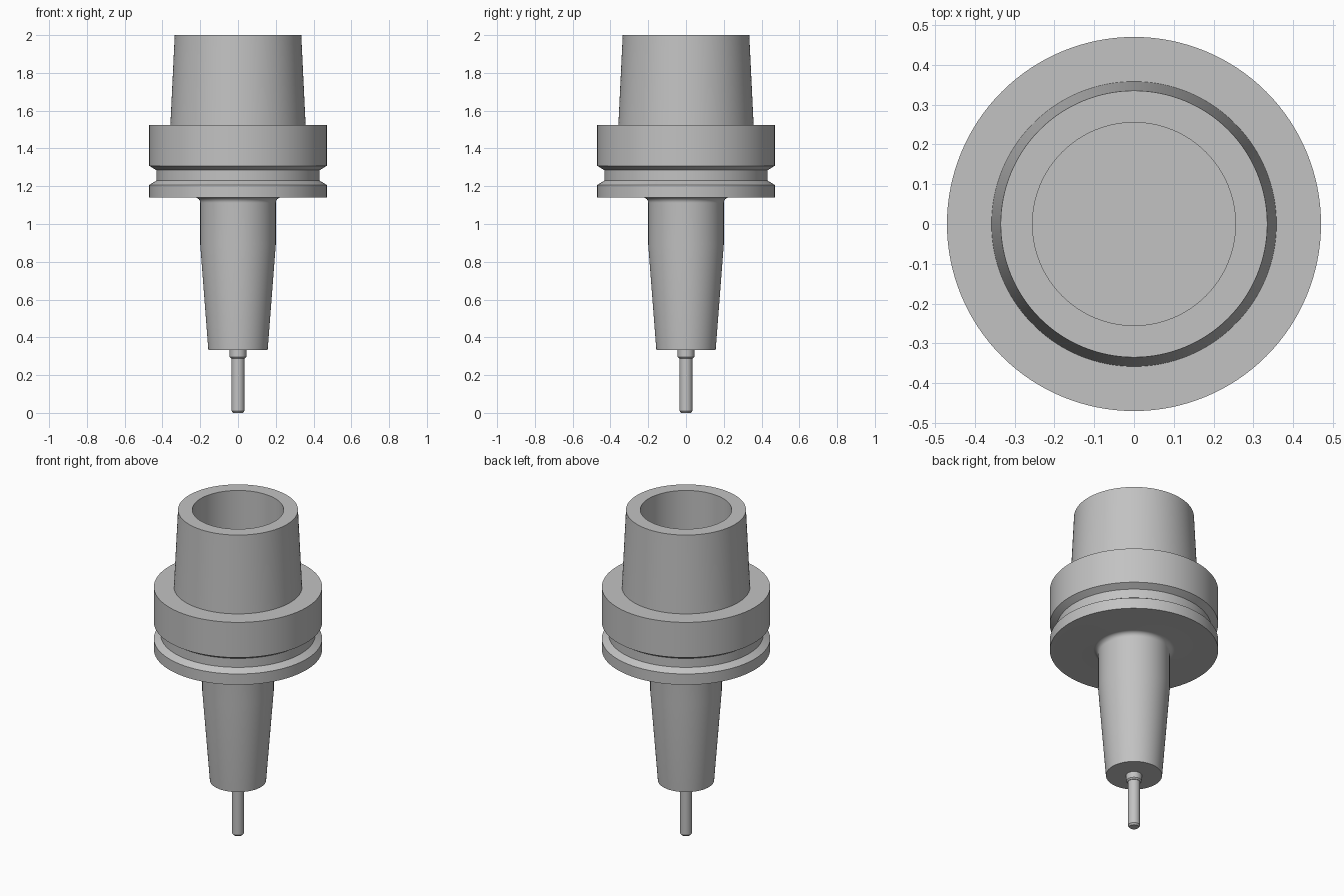
import bpy
import bmesh
import math
from mathutils import Matrix, Vector

SEGMENTS = 128

cube = bpy.data.objects.get("Cube")
if cube:
    bpy.data.objects.remove(cube, do_unlink=True)

steel = bpy.data.materials.new("steel_grey")
steel.use_nodes = True
colour = (0.54, 0.54, 0.54, 1)
steel.diffuse_color = colour
steel.node_tree.nodes["Principled BSDF"].inputs["Base Color"].default_value = colour


def lathe(name, profile):
    """Revolve a (radius, height) profile around z; it starts and ends on the axis."""
    bm = bmesh.new()
    verts = [bm.verts.new((r, 0, z)) for r, z in profile]
    edges = [bm.edges.new(pair) for pair in zip(verts, verts[1:])]
    bmesh.ops.spin(bm, geom=verts + edges, cent=(0, 0, 0), axis=(0, 0, 1),
                   angle=math.tau, steps=SEGMENTS, use_merge=False)
    bmesh.ops.remove_doubles(bm, verts=bm.verts, dist=0.00001)
    bmesh.ops.recalc_face_normals(bm, faces=bm.faces)
    mesh = bpy.data.meshes.new(name)
    bm.to_mesh(mesh)
    bm.free()
    mesh.materials.append(steel)
    obj = bpy.data.objects.new(name, mesh)
    bpy.context.collection.objects.link(obj)
    bpy.ops.object.select_all(action="DESELECT")
    obj.select_set(True)
    bpy.context.view_layer.objects.active = obj
    bpy.ops.object.shade_smooth_by_angle(angle=math.radians(25))
    return obj


# Rounded root where the nose meets the underside of the flange
nose_r, flange_z, fillet = 0.2, 1.14, 0.028
root = []
for i in range(9):
    a = math.pi / 2 * i / 8
    root.append((nose_r + fillet * (1 - math.cos(a)),
                 flange_z - fillet * (1 - math.sin(a))))

# Tapered nose, grooved flange and hollow tapered shank in one turned body
nose = [(0, 0.333), (0.157, 0.333), (nose_r, 0.89)]
flange = [(0.47, flange_z), (0.47, 1.207), (0.432, 1.23),
          (0.432, 1.285), (0.47, 1.308), (0.47, 1.525)]
shank = [(0.358, 1.525), (0.335, 2), (0.255, 2), (0.255, 1.5), (0, 1.5)]
lathe("tool_holder_body", nose + root + flange + shank)

# Short collar at the nose tip
lathe("cutter_collar", [(0, 0.288), (0.037, 0.288), (0.044, 0.296),
                        (0.044, 0.34), (0, 0.34)])

# Slim cutter with a chamfered tip
lathe("cutter_shaft", [(0, 0), (0.026, 0), (0.034, 0.01),
                       (0.034, 0.3), (0, 0.3)])
